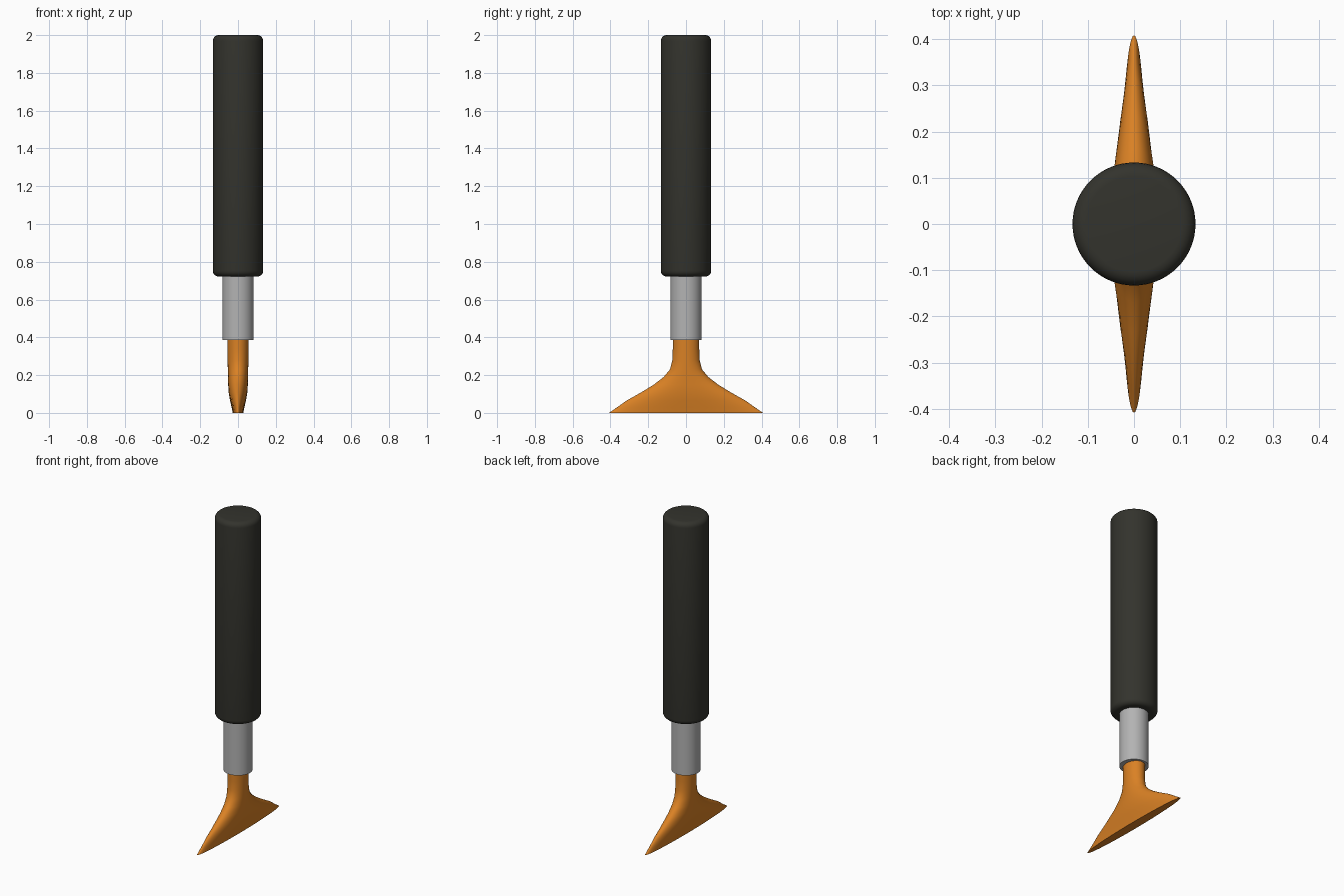
import bpy, bmesh, math

if "Cube" in bpy.data.objects:
    bpy.data.objects.remove(bpy.data.objects["Cube"])

SIDES = 64


def material(name, color):
    m = bpy.data.materials.new(name)
    m.diffuse_color = (*color, 1)
    m.use_nodes = True
    m.node_tree.nodes["Principled BSDF"].inputs["Base Color"].default_value = m.diffuse_color
    return m


def loft(name, rings, mat):
    """Stack elliptical rings (z, half_x, half_y) into a closed smooth solid."""
    bm = bmesh.new()
    loops = []
    for z, a, b in rings:
        loops.append([bm.verts.new((a * math.cos(t), b * math.sin(t), z))
                      for t in (2 * math.pi * i / SIDES for i in range(SIDES))])
    for lo, hi in zip(loops, loops[1:]):
        for i in range(SIDES):
            j = (i + 1) % SIDES
            bm.faces.new((lo[i], lo[j], hi[j], hi[i]))
    bm.faces.new(loops[0][::-1])
    bm.faces.new(loops[-1])
    mesh = bpy.data.meshes.new(name)
    bm.to_mesh(mesh)
    bm.free()
    mesh.materials.append(mat)
    obj = bpy.data.objects.new(name, mesh)
    bpy.context.collection.objects.link(obj)
    bpy.ops.object.select_all(action='DESELECT')
    obj.select_set(True)
    bpy.context.view_layer.objects.active = obj
    bpy.ops.object.shade_smooth_by_angle(angle=math.radians(40))
    return obj


black = material("dark_grip", (0.033, 0.033, 0.026))
silver = material("silver_metal", (0.45, 0.45, 0.45))
orange = material("orange_blade", (0.70, 0.22, 0.018))

# Handle grip with rounded ends
R, BOT, TOP, BEV = 0.133, 0.722, 2.0, 0.03
arc = [(BEV * (1 - math.cos(t)), BEV * (1 - math.sin(t)))
       for t in (math.pi / 2 * i / 5 for i in range(6))]
lower = [(BOT + dz, R - dr, R - dr) for dr, dz in reversed(arc)]
upper = [(TOP - dz, R - dr, R - dr) for dr, dz in arc]
loft("handle", lower + upper, black)

# Metal collar
loft("collar", [(0.385, 0.083, 0.083), (0.76, 0.083, 0.083)], silver)

# Flared blade: round neck spreading into a long thin edge
loft("blade", [
    (0.0, 0.028, 0.408), (0.03, 0.034, 0.364), (0.065, 0.042, 0.315),
    (0.11, 0.050, 0.235), (0.15, 0.052, 0.170), (0.19, 0.053, 0.118),
    (0.23, 0.054, 0.085), (0.28, 0.055, 0.072), (0.34, 0.056, 0.070),
    (0.42, 0.057, 0.070)], orange)
